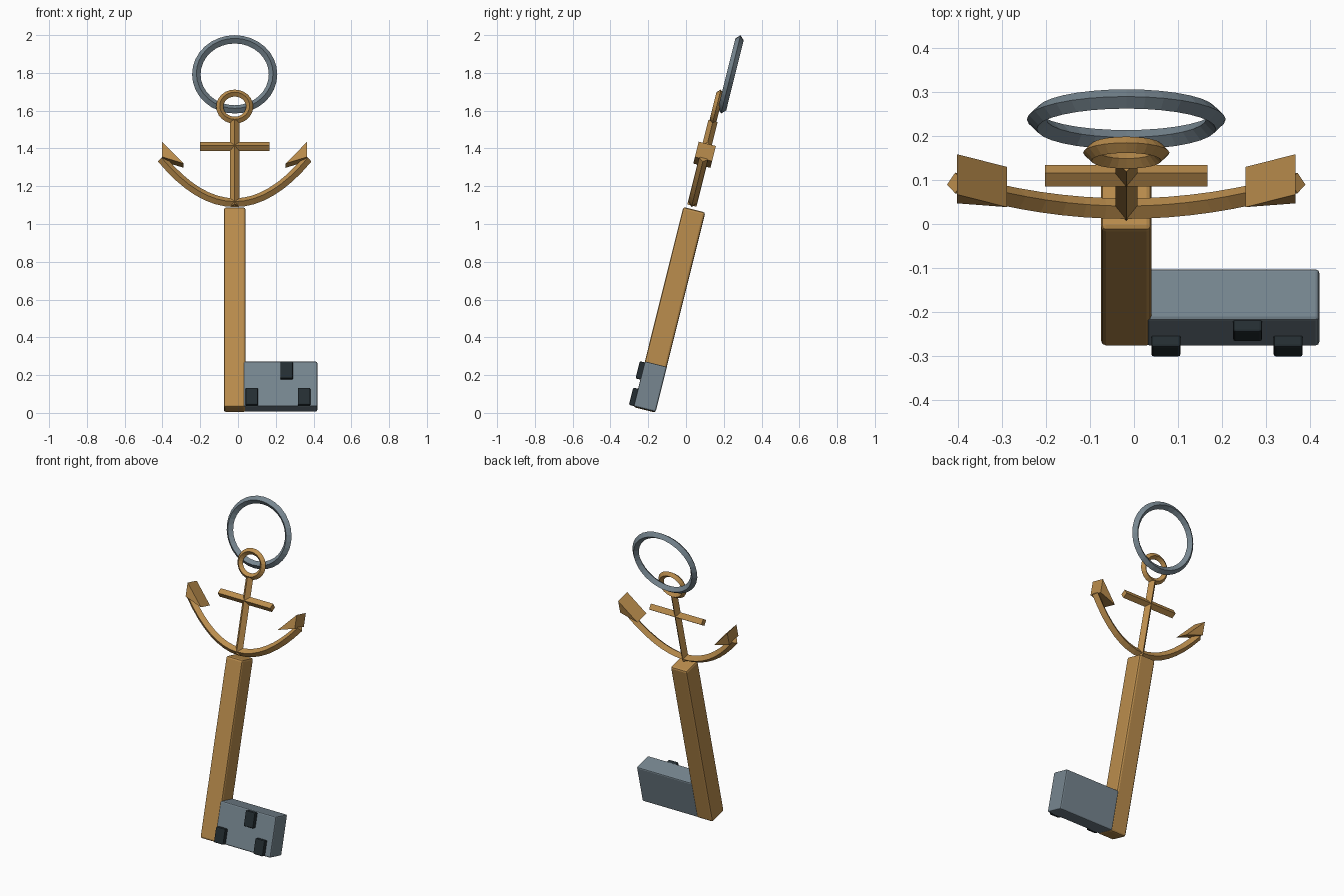
import bpy, bmesh, math
from mathutils import Matrix, Vector

cube = bpy.data.objects.get("Cube")
if cube:
    bpy.data.objects.remove(cube)

# The whole key leans backwards; parts are built upright (x, depth, height)
LEAN = Matrix.Translation((-0.0175, -0.22, 0.016)) @ Matrix.Rotation(math.radians(-14), 4, "X")
ANCHOR_Y = -0.018


def material(name, rgb):
    m = bpy.data.materials.new(name)
    m.use_nodes = True
    m.diffuse_color = (*rgb, 1)
    m.node_tree.nodes["Principled BSDF"].inputs["Base Color"].default_value = (*rgb, 1)
    return m


gold = material("gold", (0.50, 0.27, 0.075))
steel = material("steel", (0.185, 0.24, 0.28))
dark = material("dark_steel", (0.018, 0.027, 0.032))


def finish(name, bm, mat):
    bmesh.ops.recalc_face_normals(bm, faces=bm.faces)
    mesh = bpy.data.meshes.new(name)
    bm.to_mesh(mesh)
    bm.free()
    mesh.materials.append(mat)
    obj = bpy.data.objects.new(name, mesh)
    obj.matrix_world = LEAN
    bpy.context.collection.objects.link(obj)
    return obj


def block(name, lo, hi, mat, bevel):
    """Box between two corners with softened edges."""
    lo, hi = Vector(lo), Vector(hi)
    bm = bmesh.new()
    bmesh.ops.create_cube(bm, size=1)
    bmesh.ops.scale(bm, vec=hi - lo, verts=bm.verts)
    bmesh.ops.translate(bm, vec=(lo + hi) / 2, verts=bm.verts)
    mod = finish(name, bm, mat).modifiers.new("soft_edges", "BEVEL")
    mod.width = bevel
    mod.segments = 2


def diamond_rod(name, path, r, y, mat, closed=False):
    """Sweep a diamond section along a path of (x, z) points."""
    bm = bmesh.new()
    pts = [Vector((x, y, z)) for x, z in path]
    n = len(pts)
    rows = []
    for i, p in enumerate(pts):
        before = pts[i - 1] if closed or i else p
        after = pts[(i + 1) % n] if closed or i < n - 1 else p
        t = (after - before).normalized()
        side, depth = Vector((-t.z, 0, t.x)) * r, Vector((0, r, 0))
        rows.append([bm.verts.new(p + d) for d in (side, depth, -side, -depth)])
    for i in range(n if closed else n - 1):
        a, b = rows[i], rows[(i + 1) % n]
        for j in range(4):
            k = (j + 1) % 4
            bm.faces.new((a[j], a[k], b[k], b[j]))
    if not closed:
        bm.faces.new(rows[0])
        bm.faces.new(rows[-1])
    finish(name, bm, mat)


def ellipse(rx, rz, cz, n):
    angles = [2 * math.pi * i / n for i in range(n)]
    return [(rx * math.cos(a), cz + rz * math.sin(a)) for a in angles]


# Key shaft and bit
block("shaft", (-0.0575, -0.06, 0), (0.0575, 0.06, 1.092), gold, 0.012)
block("bit", (0.045, -0.06, 0.004), (0.4375, 0.06, 0.25), steel, 0.008)

# Raised teeth on the front of the bit
for i, (x, z) in enumerate([(0.09, 0.006), (0.275, 0.15), (0.367, 0.006)]):
    block(f"tooth_{i + 1}", (x - 0.033, -0.086, z), (x + 0.033, -0.05, z + 0.094), dark, 0.006)

# Anchor stem, stock and curved arms
diamond_rod("anchor_stem", [(0, 1.11), (0, 1.572)], 0.025, ANCHOR_Y, gold)
diamond_rod("anchor_stock", [(-0.184, 1.433), (0.184, 1.433)], 0.025, ANCHOR_Y, gold)
arm = [(0.388 * i / 8, 1.126 + 0.24 * (i / 8) ** 2) for i in range(-8, 9)]
diamond_rod("anchor_arms", arm, 0.024, ANCHOR_Y, gold)

# Wedge flukes at both arm ends
for name, s in (("left_fluke", 1), ("right_fluke", -1)):
    bm = bmesh.new()
    profile = [(0.384, 1.447), (0.27, 1.328), (0.384, 1.364)]
    face = bm.faces.new([bm.verts.new((s * x, ANCHOR_Y - 0.047, z)) for x, z in profile])
    out = bmesh.ops.extrude_face_region(bm, geom=[face], use_keep_orig=True)
    moved = [g for g in out["geom"] if isinstance(g, bmesh.types.BMVert)]
    bmesh.ops.translate(bm, vec=(0, 0.094, 0), verts=moved)
    finish(name, bm, gold)

# Anchor eye and the loose key ring
diamond_rod("anchor_eye", ellipse(0.079, 0.074, 1.65, 24), 0.019, ANCHOR_Y, gold, True)
diamond_rod("key_ring", ellipse(0.203, 0.191, 1.834, 32), 0.0225, 0.014, steel, True)
